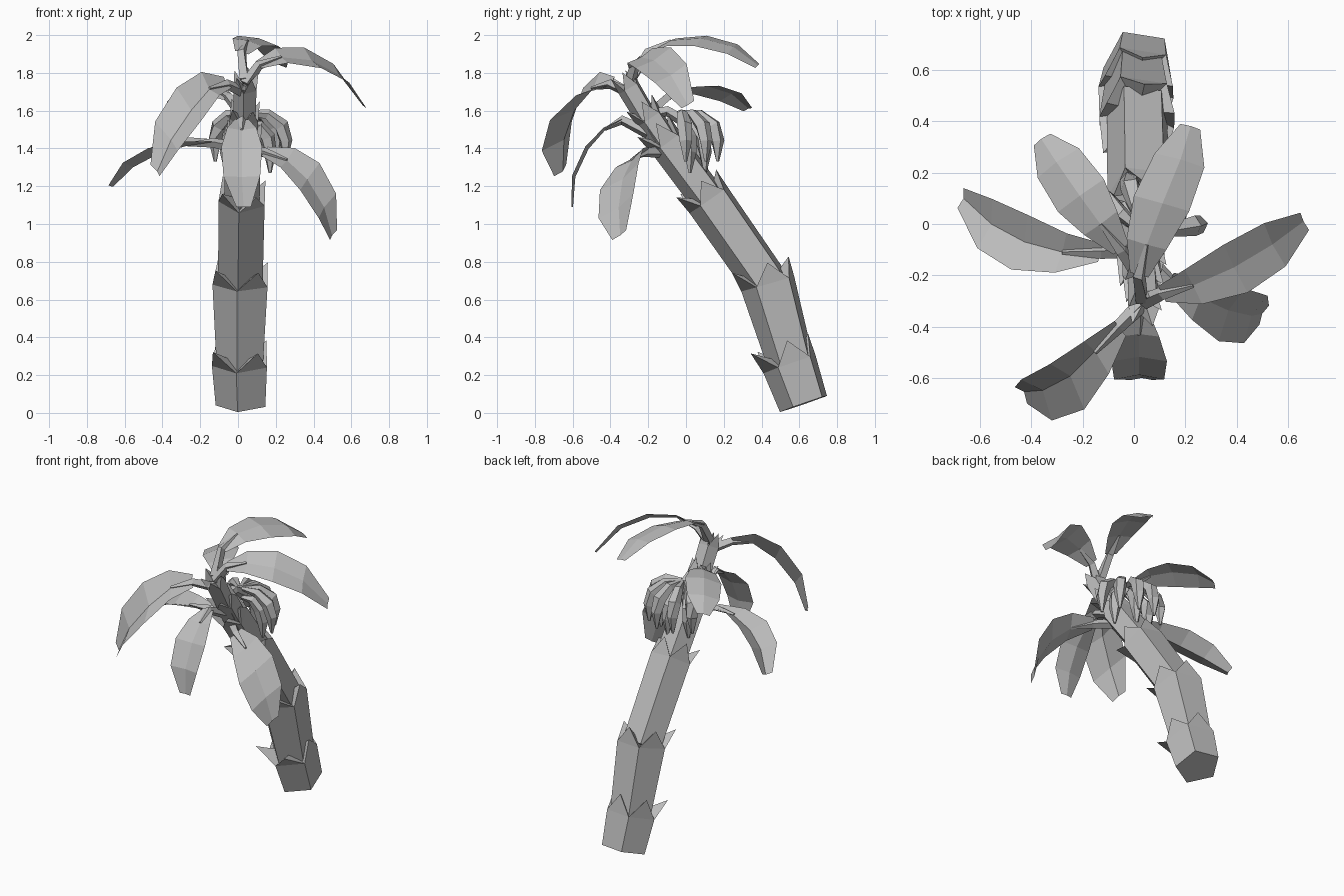
import bpy, bmesh, math
from mathutils import Vector, Matrix

cube = bpy.data.objects.get("Cube")
if cube:
    bpy.data.objects.remove(cube)

grey = bpy.data.materials.new("plain_grey")
grey.use_nodes = True
colour = (0.5, 0.5, 0.5, 1)
grey.diffuse_color = colour
grey.node_tree.nodes["Principled BSDF"].inputs["Base Color"].default_value = colour


def finish(name, bm, closed=True):
    if closed:
        bmesh.ops.recalc_face_normals(bm, faces=bm.faces)
    mesh = bpy.data.meshes.new(name)
    bm.to_mesh(mesh)
    bm.free()
    mesh.materials.append(grey)
    ob = bpy.data.objects.new(name, mesh)
    bpy.context.collection.objects.link(ob)


def skin(bm, rings):
    """Join neighbouring rings of vertices with quads."""
    for a, b in zip(rings, rings[1:]):
        n = len(a)
        for i in range(n):
            j = (i + 1) % n
            bm.faces.new((a[i], a[j], b[j], b[i]))


def sheath(name, start, end, r0, r1, spike, flare):
    """Five-sided trunk section whose top edge breaks into bent spikes."""
    start, end = Vector(start), Vector(end)
    d = (end - start).normalized()
    front = Vector((1, 0, 0)).cross(d).normalized()
    side = d.cross(front)

    def around(k):
        a = math.radians(72 * k - 9)
        return front * math.cos(a) + side * math.sin(a)

    bm = bmesh.new()
    low = [bm.verts.new(start + around(k) * r0) for k in range(5)]
    top = [bm.verts.new(end + around(k) * r1) for k in range(5)]
    skin(bm, [low, top])
    bm.faces.new(low[::-1])
    hub = bm.verts.new(end)
    for k in range(5):
        out = around(k + 0.5)
        bend = flare if k in (0, 4) else 0.015
        tip = bm.verts.new(end + out * (r1 * 0.81 + bend) + d * spike)
        nxt = top[(k + 1) % 5]
        bm.faces.new((top[k], nxt, tip))
        bm.faces.new((nxt, hub, tip))
        bm.faces.new((hub, top[k], tip))
    finish(name, bm)


def tube(name, path, radii, sides):
    """Tapered rod along a path."""
    pts = [Vector(p) for p in path]
    bm = bmesh.new()
    rings = []
    for i, p in enumerate(pts):
        t = (pts[min(i + 1, len(pts) - 1)] - pts[max(i - 1, 0)]).normalized()
        u = t.cross(Vector((0.3, 0.2, 1))).normalized()
        v = u.cross(t)
        ring = []
        for k in range(sides):
            a = math.tau * k / sides
            ring.append(bm.verts.new(p + (u * math.cos(a) + v * math.sin(a)) * radii[i]))
        rings.append(ring)
    skin(bm, rings)
    bm.faces.new(rings[0][::-1])
    bm.faces.new(rings[-1])
    finish(name, bm)


def leaf(name, roll, fold, width, path):
    """Arching blade creased at the midrib and banked by roll, on a thin stalk."""
    pts = [Vector(p) for p in path]
    chord = pts[-1] - pts[0]
    chord.z = 0
    across = Vector((0, 0, 1)).cross(chord).normalized()
    across = Matrix.Rotation(math.radians(roll), 3, chord) @ across
    bm = bmesh.new()
    rows = []
    for i, share in enumerate((0.33, 0.72, 1, 0.9, 0.36)):
        p = pts[i + 1]
        half = share * width
        t = (pts[min(i + 2, 5)] - pts[i]).normalized()
        drop = t.cross(across).normalized() * half * fold
        rows.append([bm.verts.new(q) for q in
                     (p + across * half - drop, p + drop * 0.3, p - across * half - drop)])
    for a, b in zip(rows, rows[1:]):
        for k in range(2):
            bm.faces.new((a[k], a[k + 1], b[k + 1], b[k]))
    finish(name, bm, False)
    tube(name + "_stalk", pts[:3], (0.032, 0.026, 0.008), 4)


# Leaning trunk, built from stacked sheaths
sheath("trunk_base", (0.02, 0.628, 0.05), (0.015, 0.555, 0.26), 0.14, 0.155, 0.12, 0.08)
sheath("trunk_lower", (0.015, 0.565, 0.25), (0.018, 0.44, 0.685), 0.13, 0.155, 0.11, 0.07)
sheath("trunk_middle", (0.018, 0.445, 0.67), (0.025, 0.125, 1.13), 0.125, 0.13, 0.11, 0.05)
sheath("trunk_upper", (0.025, 0.14, 1.11), (0.03, -0.10, 1.43), 0.10, 0.10, 0.12, 0.04)
sheath("crown_lower", (0.03, -0.04, 1.34), (0.035, -0.19, 1.56), 0.075, 0.08, 0.10, 0.03)
sheath("crown_upper", (0.035, -0.14, 1.45), (0.04, -0.30, 1.72), 0.06, 0.065, 0.09, 0.015)

# Leaves: stalk root, four points along the midrib, tip
leaf("leaf_top", 14, 0.1, 0.115, [
    (0.03, -0.29, 1.76), (0.02, -0.20, 1.91), (0.05, -0.08, 1.97),
    (0.11, 0.08, 1.98), (0.18, 0.25, 1.935), (0.22, 0.38, 1.84)])
leaf("leaf_back", -12, 0.15, 0.112, [
    (0.02, -0.20, 1.58), (-0.05, -0.10, 1.67), (-0.13, 0.0, 1.72),
    (-0.21, 0.11, 1.725), (-0.30, 0.24, 1.685), (-0.36, 0.33, 1.61)])
leaf("leaf_side_low", -8, -0.35, 0.112, [
    (0.0, -0.10, 1.40), (-0.13, -0.11, 1.43), (-0.28, -0.11, 1.42),
    (-0.43, -0.07, 1.38), (-0.56, 0.0, 1.31), (-0.665, 0.10, 1.20)])
leaf("leaf_front_side", -38, -0.3, 0.14, [
    (0.03, -0.31, 1.70), (-0.06, -0.40, 1.74), (-0.15, -0.50, 1.72),
    (-0.25, -0.60, 1.61), (-0.36, -0.655, 1.45), (-0.43, -0.655, 1.28)])
leaf("leaf_front", 0, -0.15, 0.108, [
    (0.03, -0.20, 1.48), (0.02, -0.34, 1.55), (0.02, -0.43, 1.50),
    (0.02, -0.52, 1.40), (0.02, -0.59, 1.25), (0.03, -0.60, 1.09)])
leaf("leaf_front_low", 32, -0.15, 0.135, [
    (0.04, -0.12, 1.38), (0.14, -0.22, 1.38), (0.26, -0.29, 1.34),
    (0.37, -0.34, 1.24), (0.46, -0.36, 1.09), (0.50, -0.35, 0.94)])
leaf("leaf_side_high", 28, -0.1, 0.118, [
    (0.04, -0.30, 1.74), (0.11, -0.27, 1.84), (0.23, -0.24, 1.885),
    (0.39, -0.17, 1.87), (0.54, -0.08, 1.79), (0.66, 0.01, 1.63)])

# Fruit bunch behind the crown: plump curved fruits in two fanned rows
tube("bunch_stem", [(0.04, -0.20, 1.58), (0.04, -0.10, 1.60), (0.04, 0.0, 1.54),
                    (0.04, 0.05, 1.44)], (0.03, 0.03, 0.035, 0.02), 5)
for row, (top, reach, angles) in enumerate((
        (1.60, 0.83, (-48, -16, 16, 48, 80)), (1.54, 0.55, (-45, 10, 65)))):
    for n, deg in enumerate(angles):
        a = math.radians(deg)
        path = [(0.04 + math.sin(a) * r * reach, -0.04 + math.cos(a) * r * reach, top - fall)
                for r, fall in ((0.02, 0.01), (0.14, 0.02), (0.23, 0.08), (0.26, 0.16), (0.26, 0.27))]
        tube(f"fruit_{row}_{n}", path, (0.012, 0.03, 0.042, 0.036, 0.008), 5)
